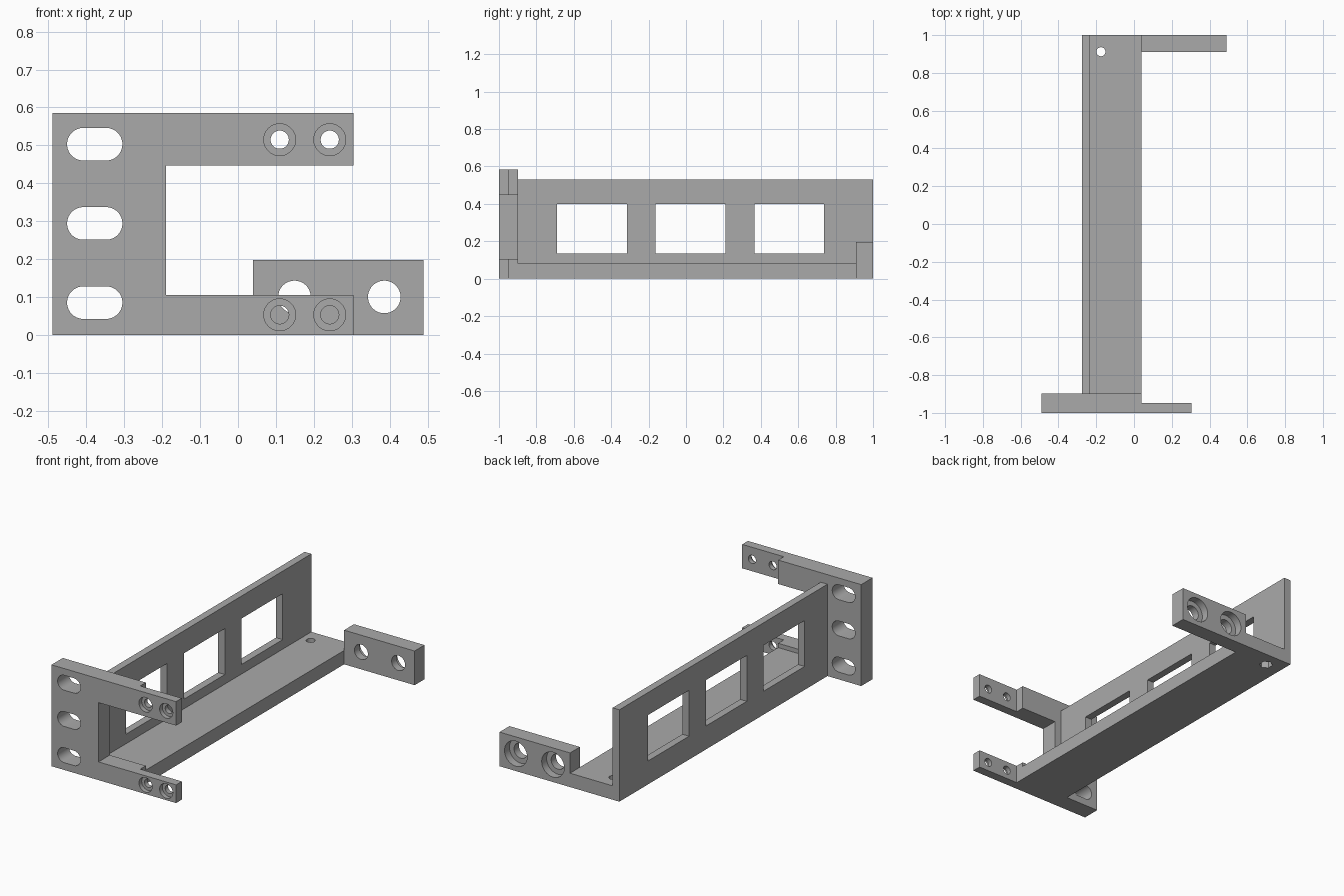
import bpy
import math
from mathutils import Matrix

cube = bpy.data.objects.get("Cube")
if cube:
    bpy.data.objects.remove(cube, do_unlink=True)

grey = bpy.data.materials.new("plain grey")
grey.use_nodes = True
colour = (0.4, 0.4, 0.4, 1)
grey.diffuse_color = colour
grey.node_tree.nodes["Principled BSDF"].inputs["Base Color"].default_value = colour


def prism(name, outline, depth, matrix):
    """Extrude a closed 2D outline from 0 to depth, then place it."""
    n = len(outline)
    verts = [(a, b, h) for h in (0, depth) for a, b in outline]
    faces = [tuple(reversed(range(n))), tuple(range(n, 2 * n))]
    faces += [(i, (i + 1) % n, n + (i + 1) % n, n + i) for i in range(n)]
    mesh = bpy.data.meshes.new(name)
    mesh.from_pydata(verts, [], faces)
    mesh.transform(matrix)
    mesh.materials.append(grey)
    obj = bpy.data.objects.new(name, mesh)
    bpy.context.collection.objects.link(obj)
    return obj


def box(name, x, y, z):
    outline = [(x[0], y[0]), (x[1], y[0]), (x[1], y[1]), (x[0], y[1])]
    return prism(name, outline, z[1] - z[0], Matrix.Translation((0, 0, z[0])))


def stadium(x, z, r, half=0.0, n=48):
    """Circle, or a slot when the two halves are pulled apart."""
    pts = []
    for i in range(n):
        a = 2 * math.pi * (i + 0.5) / n
        pts.append((x + math.copysign(half, math.cos(a)) + r * math.cos(a), z + r * math.sin(a)))
    return pts


def bore_y(outline, y0, y1):
    """Cutter running along y from y0 to y1."""
    turn = Matrix.Translation((0, y1, 0)) @ Matrix.Rotation(math.pi / 2, 4, "X")
    return prism("cutter", outline, y1 - y0, turn)


def bore_z(outline, z0, z1):
    return prism("cutter", outline, z1 - z0, Matrix.Translation((0, 0, z0)))


def cut(obj, cutters):
    """Subtract the cutters, bake the result and remove the helpers."""
    for c in cutters:
        c.hide_render = True
        mod = obj.modifiers.new("cut", "BOOLEAN")
        mod.operation = "DIFFERENCE"
        mod.solver = "EXACT"
        mod.object = c
    bpy.context.view_layer.update()
    graph = bpy.context.evaluated_depsgraph_get()
    baked = bpy.data.meshes.new_from_object(obj.evaluated_get(graph))
    obj.modifiers.clear()
    obj.data = baked
    for c in cutters:
        bpy.data.objects.remove(c, do_unlink=True)


# Front plate: a C shape with three mounting slots
LEFT, STEP, END = -0.49, 0.04, 0.305
LOW, HIGH, TOP = 0.105, 0.447, 0.585
c_shape = [(LEFT, 0), (STEP, 0), (STEP, LOW), (-0.19, LOW),
           (-0.19, HIGH), (STEP, HIGH), (STEP, TOP), (LEFT, TOP)]
front_plate = bore_y(c_shape, -1, -0.897)
front_plate.name = "front_plate"
cut(front_plate, [bore_y(stadium(-0.378, z, 0.043, 0.03), -1.1, -0.8)
                  for z in (0.085, 0.294, 0.503)])

# Thin arms with counterbored screw holes
arms = []
for name, z0, z1, hole_z in (("lower_arm", 0, LOW, 0.053), ("upper_arm", HIGH, TOP, 0.515)):
    arm = box(name, (STEP, END), (-1, -0.948), (z0, z1))
    cutters = []
    for x in (0.11, 0.242):
        cutters.append(bore_y(stadium(x, hole_z, 0.024), -1.1, -0.8))
        cutters.append(bore_y(stadium(x, hole_z, 0.042), -1.1, -0.975))
    cut(arm, cutters)
    arms.append(arm)

# Floor with a screw hole and a hexagonal nut pocket underneath
floor = box("floor", (-0.275, STEP), (-0.897, 1), (0, 0.08))
hole = (-0.175, 0.912)
cut(floor, [bore_z(stadium(*hole, 0.024), -0.1, 0.2),
            bore_z(stadium(*hole, 0.037, n=6), -0.1, 0.04)])

# Side wall with three windows
side_wall = box("side_wall", (-0.275, -0.232), (-0.897, 1), (0.08, 0.53))
cut(side_wall, [box("cutter", (-0.4, -0.1), (y - 0.187, y + 0.187), (0.135, 0.4))
                for y in (-0.502, 0.025, 0.552)])

# Rear tab with holes counterbored from the back
rear_tab = box("rear_tab", (STEP, 0.49), (0.91, 1), (0, 0.197))
cutters = []
for x in (0.149, 0.386):
    cutters.append(bore_y(stadium(x, 0.1, 0.043), 0.8, 1.1))
    cutters.append(bore_y(stadium(x, 0.1, 0.072), 0.955, 1.1))
cut(rear_tab, cutters)

# Smooth the round bores while keeping the edges crisp
bpy.ops.object.select_all(action="DESELECT")
for obj in [front_plate, floor, side_wall, rear_tab] + arms:
    obj.select_set(True)
bpy.context.view_layer.objects.active = front_plate
bpy.ops.object.shade_smooth_by_angle(angle=math.radians(30))
